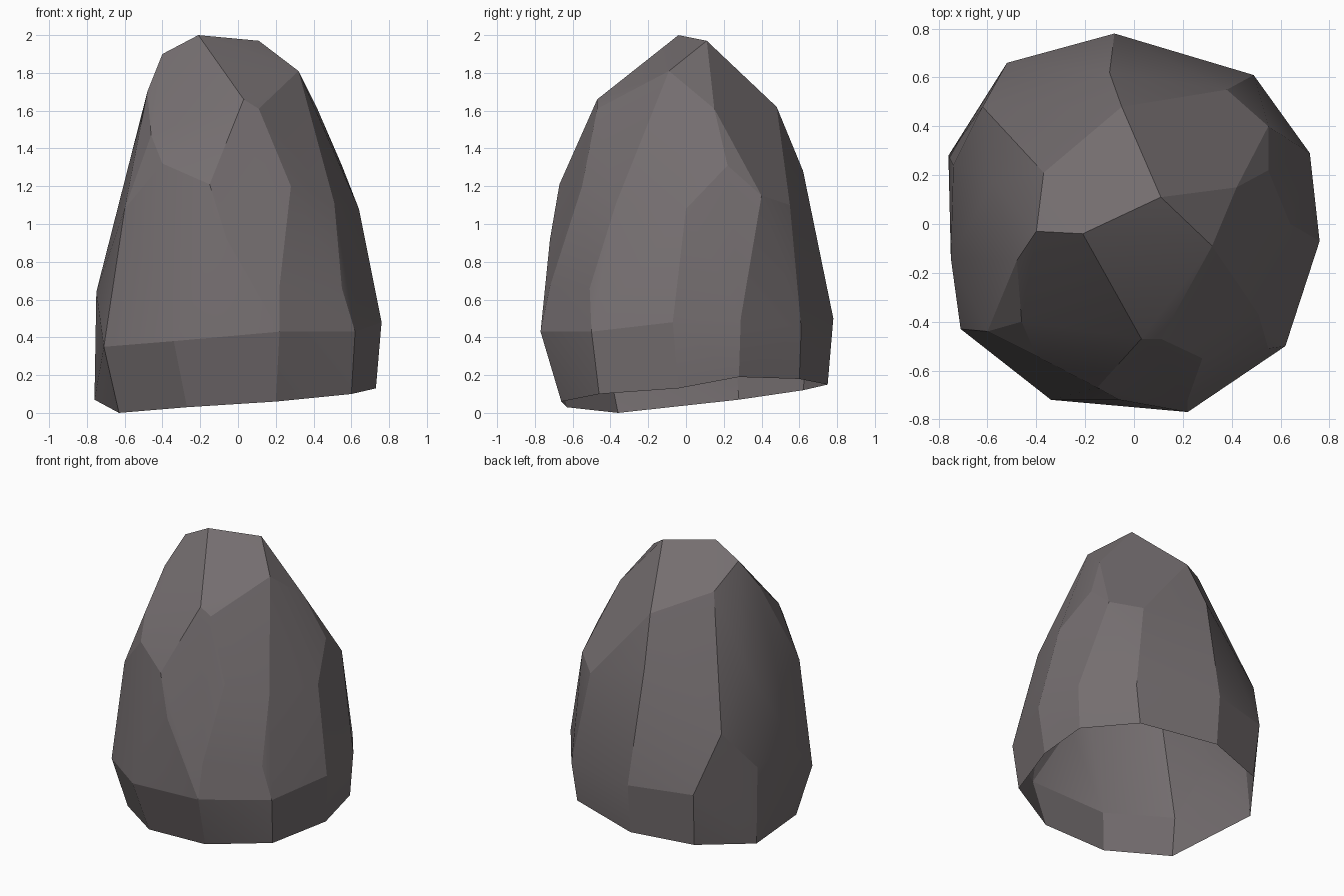
import bpy
import bmesh
import math

# Remove the default cube
default_cube = bpy.data.objects.get("Cube")
if default_cube:
    bpy.data.objects.remove(default_cube, do_unlink=True)


def flat_colour(name, red, green, blue):
    """Make a plain matte material of one colour."""
    material = bpy.data.materials.new(name)
    material.use_nodes = True
    colour = (red, green, blue, 1)
    material.diffuse_color = colour
    shader = next(node for node in material.node_tree.nodes
                  if node.type == "BSDF_PRINCIPLED")
    shader.inputs["Base Color"].default_value = colour
    shader.inputs["Roughness"].default_value = .9
    return material


def chiselled_stone(name, bands, material, flat_angle, sharp_angle):
    """Wrap a faceted, open-bottomed shell around the corners of every band."""
    shell = bmesh.new()
    for band in bands:
        for corner in band:
            shell.verts.new(corner)
    bmesh.ops.convex_hull(shell, input=shell.verts[:])

    # Drop corners that ended up inside the shell
    loose = [vert for vert in shell.verts if not vert.link_faces]
    bmesh.ops.delete(shell, geom=loose, context="VERTS")
    bmesh.ops.recalc_face_normals(shell, faces=shell.faces[:])

    # Open the underside, leaving a hollow shell
    underside = [face for face in shell.faces if face.normal.z < -.7]
    bmesh.ops.delete(shell, geom=underside, context="FACES")

    # Merge nearly coplanar triangles into broad chisel facets
    bmesh.ops.dissolve_limit(shell, angle_limit=math.radians(flat_angle),
                             verts=shell.verts[:], edges=shell.edges[:])

    mesh = bpy.data.meshes.new(name)
    shell.to_mesh(mesh)
    shell.free()
    mesh.materials.append(material)
    stone = bpy.data.objects.new(name, mesh)
    bpy.context.collection.objects.link(stone)

    # Soften shallow edges, keep the chiselled ones crisp
    bpy.ops.object.select_all(action="DESELECT")
    stone.select_set(True)
    bpy.context.view_layer.objects.active = stone
    bpy.ops.object.shade_smooth_by_angle(angle=math.radians(sharp_angle))
    return stone


# Tilted open rim at the bottom
base_rim = [
    (-.63, -.36, 0), (-.27, -.63, .03), (.2, -.66, .06),
    (.6, -.46, .1), (.73, -.04, .13), (.7, .28, .19),
    (.45, .6, .18), (-.08, .75, .15), (-.5, .62, .12),
    (-.76, .28, .07),
]

# Widest band, just above the base
belly = [
    (-.71, -.43, .35), (-.34, -.72, .38), (.22, -.77, .43),
    (.62, -.5, .43), (.76, -.07, .48), (.72, .29, .5),
    (.49, .61, .45), (-.08, .78, .5), (-.52, .66, .5),
    (-.75, -.14, .64), (-.74, .24, .6),
]

# Tapering sides
shoulder = [
    (-.64, -.47, .6), (.22, -.72, .67), (.55, -.51, .66),
    (-.06, -.72, .92), (-.6, -.44, 1.08), (-.15, -.67, 1.21),
    (.28, -.55, 1.2), (.51, -.37, 1.11), (.64, 0, 1.08),
    (.55, .22, 1.31), (.55, .4, 1.15), (.38, .55, 1.1),
    (-.1, .62, 1.28), (-.62, .48, .9), (-.62, .03, 1.18),
    (-.58, .17, 1.3), (-.5, .37, 1.3), (-.4, -.54, 1.32),
]

# Peak with its sloping top facets
crown = [
    (-.46, -.4, 1.47), (.03, -.47, 1.66), (.11, -.47, 1.61),
    (-.48, -.15, 1.7), (.32, -.09, 1.81), (.42, .15, 1.61),
    (-.05, .48, 1.62), (-.37, .21, 1.76), (-.4, -.03, 1.9),
    (-.21, -.04, 2), (.11, .11, 1.97),
]

stone_grey = flat_colour("warm_stone_grey", .175, .155, .16)
chiselled_stone("boulder", [base_rim, belly, shoulder, crown],
                stone_grey, flat_angle=5, sharp_angle=15)
